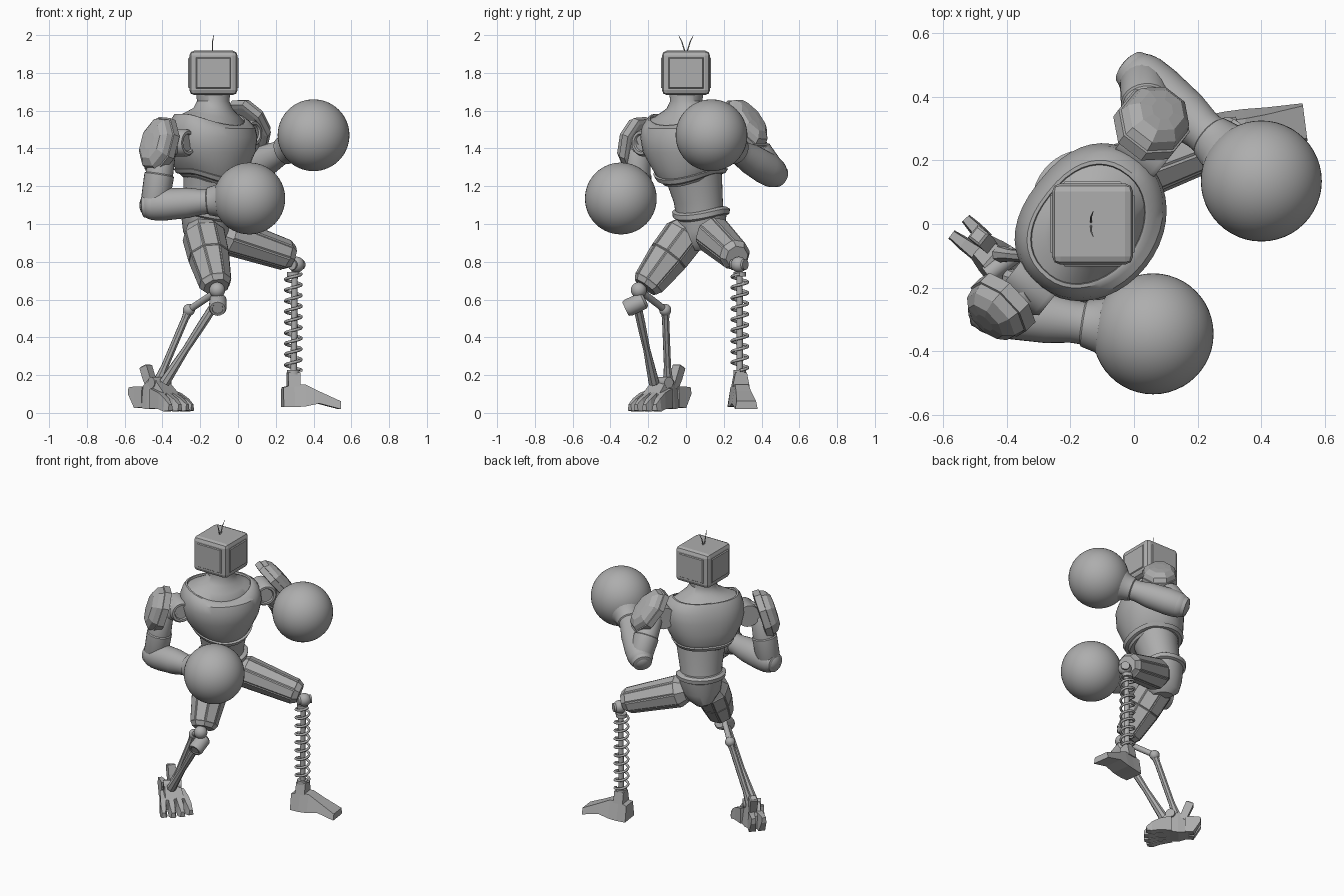
import bpy, bmesh, math
from mathutils import Vector as V

old = bpy.data.objects.get("Cube")
if old:
    bpy.data.objects.remove(old, do_unlink=True)

grey = bpy.data.materials.new("plain grey")
grey.use_nodes = True
grey.diffuse_color = (0.42, 0.42, 0.42, 1)
grey.node_tree.nodes["Principled BSDF"].inputs["Base Color"].default_value = grey.diffuse_color

UP = V((0, 0, 1))
LEFT = V((0.62, 0.78, 0)).normalized()    # torso's own left
FWD = V((0.78, -0.62, 0)).normalized()    # torso's own front


def finish(bm, name, smooth=True):
    bmesh.ops.recalc_face_normals(bm, faces=bm.faces)
    mesh = bpy.data.meshes.new(name)
    bm.to_mesh(mesh)
    bm.free()
    ob = bpy.data.objects.new(name, mesh)
    bpy.context.collection.objects.link(ob)
    mesh.materials.append(grey)
    if smooth:
        bpy.ops.object.select_all(action='DESELECT')
        ob.select_set(True)
        bpy.context.view_layer.objects.active = ob
        bpy.ops.object.shade_smooth_by_angle(angle=math.radians(35))
    return ob


def skin(bm, rings):
    """Join rings of points with quads and close both ends."""
    rings = [[bm.verts.new(p) for p in r] for r in rings]
    n = len(rings[0])
    sides = []
    for a, b in zip(rings, rings[1:]):
        sides += [bm.faces.new((a[i], a[(i + 1) % n], b[(i + 1) % n], b[i])) for i in range(n)]
    bm.faces.new(rings[0])
    bm.faces.new(rings[-1])
    return sides


def body(name, sections, back=1.0, n=40):
    """Upright loft; section = x, y, z, half width, half depth, front dip. back < 1 squares the rear."""
    rings = []
    for x, y, z, w, d, dip in sections:
        ring = []
        for i in range(n):
            c, s = math.cos(math.tau * i / n), math.sin(math.tau * i / n)
            if s < 0:
                c, s = math.copysign(abs(c) ** back, c), -abs(s) ** back
            ring.append(V((x, y, z - dip * max(s, 0) ** 1.5)) + LEFT * w * c + FWD * d * s)
        rings.append(ring)
    bm = bmesh.new()
    skin(bm, rings)
    return finish(bm, name)


def limb(name, p, q, profile, n=24, panels=0, smooth=True):
    """Loft from p to q; profile = (fraction, radius) pairs."""
    p, q = V(p), V(q)
    axis = (q - p).normalized()
    u = axis.cross(FWD).normalized()
    w = axis.cross(u)
    rings = [[p.lerp(q, t) + r * (u * math.cos(math.tau * (i + .5) / n) + w * math.sin(math.tau * (i + .5) / n))
              for i in range(n)] for t, r in profile]
    bm = bmesh.new()
    sides = skin(bm, rings)
    if panels:
        bmesh.ops.recalc_face_normals(bm, faces=bm.faces)
        long_faces = [f for f in sides if f.calc_area() > .006]
        bmesh.ops.inset_individual(bm, faces=long_faces, thickness=panels, depth=panels * 0.6)
    return finish(bm, name, smooth)


def rod(name, p, q, r, n=16):
    return limb(name, p, q, [(0, r), (1, r)], n)


def ball(name, c, r, seg=24):
    bm = bmesh.new()
    bmesh.ops.create_uvsphere(bm, u_segments=seg, v_segments=seg // 2 + 4, radius=r)
    bmesh.ops.translate(bm, verts=bm.verts, vec=c)
    return finish(bm, name)


def wedge(name, origin, direction, stations):
    """Box loft; station = distance, bottom half width, top half width, bottom z, top z."""
    d = V(direction).normalized()
    s = UP.cross(d)
    rings = []
    for t, wb, wt, z0, z1 in stations:
        c = V(origin) + d * t
        rings.append([c - s * wb + UP * z0, c + s * wb + UP * z0, c + s * wt + UP * z1, c - s * wt + UP * z1])
    bm = bmesh.new()
    skin(bm, rings)
    return finish(bm, name, False)


def shoulder_pad(name, c, out, along, half_w, half_l, depth):
    """Faceted shield with a stepped rim and a broad flat face."""
    out = V(out).normalized()
    along = V(along)
    along = (along - out * along.dot(out)).normalized()
    side = out.cross(along)
    rings = []
    for h, k in ((-.45, .85), (-.4, 1), (.1, 1.0), (.12, .94), (.5, .86), (.8, .62), (.85, .3)):
        ring = []
        for i in range(8):
            a = math.tau * (i + .5) / 8
            ring.append(V(c) + out * depth * h + side * half_w * k * math.cos(a) + along * half_l * k * math.sin(a))
        rings.append(ring)
    bm = bmesh.new()
    skin(bm, rings)
    return finish(bm, name, False)


# Head: chamfered box with raised panels
bm = bmesh.new()
bmesh.ops.create_cube(bm, size=1)
for v in bm.verts:
    v.co = V((-.13 + v.co.x * .255, v.co.y * .255, 1.8 + v.co.z * .235))
bmesh.ops.bevel(bm, geom=bm.edges[:], offset=.026, segments=2, affect='EDGES', profile=.5)
bm.normal_update()
walls = [f for f in bm.faces if f.calc_area() > .02 and abs(f.normal.z) < .5]
bmesh.ops.inset_individual(bm, faces=walls, thickness=.014, depth=0)
bmesh.ops.inset_individual(bm, faces=walls, thickness=.006, depth=.006)
finish(bm, "head", False)
for s in (-1, 1):
    limb("antenna", (-.135, s * .005, 1.91), (-.135, s * .022, 1.965), [(0, .004), (1, .003)], 8)
    limb("antenna_tip", (-.135, s * .022, 1.965), (-.128, s * .04, 2.0), [(0, .003), (1, .001)], 8)

# Torso
body("neck", [(-.14, -.005, 1.5, .2, .16, .06), (-.14, -.005, 1.57, .2, .158, .06), (-.135, 0, 1.59, .155, .13, .03),
              (-.13, 0, 1.615, .105, .1, .01), (-.13, 0, 1.65, .083, .085, 0), (-.13, 0, 1.7, .09, .09, 0)], .9)
body("chest_plate", [(-.14, .02, 1.25, .15, .145, .055), (-.14, .02, 1.27, .17, .165, .055),
                     (-.14, .015, 1.315, .205, .19, .03), (-.13, 0, 1.38, .24, .21, 0), (-.13, 0, 1.46, .258, .215, 0),
                     (-.13, 0, 1.52, .252, .2, .015), (-.135, 0, 1.56, .235, .182, .045),
                     (-.14, -.005, 1.582, .212, .168, .06), (-.14, -.005, 1.582, .2, .158, .06),
                     (-.14, -.005, 1.56, .195, .152, .06)], .85)
body("chest_hem", [(-.14, .02, 1.265, .165, .16, .06), (-.14, .02, 1.27, .182, .177, .06),
                   (-.14, .02, 1.292, .195, .189, .06), (-.14, .02, 1.298, .18, .175, .06)], .85)
body("abdomen", [(-.17, .075, 1.05, .13, .12, .02), (-.16, .065, 1.12, .135, .122, .01), (-.14, .035, 1.28, .16, .145, .03)])
body("belt", [(-.17, .08, 1.045, .135, .125, .035), (-.17, .08, 1.055, .155, .142, .035),
              (-.17, .08, 1.08, .158, .145, .035), (-.17, .08, 1.092, .138, .128, .035)])
body("pelvis", [(-.17, .08, .86, .04, .06, 0), (-.17, .08, .89, .075, .1, 0), (-.17, .08, .96, .125, .118, 0),
                (-.17, .08, 1.055, .14, .128, .03)])

# Shoulder joints with ringed caps
for c in (V((-.315, -.195, 1.43)), V((.035, .225, 1.48))):
    limb("shoulder_joint", c - FWD * .08, c + FWD * .07,
         [(0, .05), (0, .072), (.9, .072), (1, .062), (1, .048), (.93, .043), (.93, .03)], 28)

# Arms, gloves and pads
arms = [("right", (-.32, -.21, 1.44), (-.395, -.255, 1.4), (-.442, -.268, 1.1), (.06, -.345, 1.135)),
        ("left", (.04, .22, 1.49), (.045, .31, 1.47), (.03, .455, 1.275), (.4, .135, 1.47))]
for side, joint, top, elbow, glove in arms:
    rod(side + "_shoulder_axle", joint, top, .06, 24)
    limb(side + "_upper_arm", top, elbow, [(-.1, .05), (0, .068), (.45, .073), (.47, .079), (.9, .076), (1, .064)])
    ball(side + "_elbow", elbow, .08)
    limb(side + "_forearm", elbow, glove, [(-.13, .05), (-.12, .06), (0, .082), (.12, .085), (.35, .08), (.5, .067),
                                           (.56, .067), (.57, .074), (.66, .085), (.75, .12)], 32)
    ball(side + "_glove", glove, .19, 48)
shoulder_pad("right_pad", (-.42, -.262, 1.42), (-.62, -.6, .25), (.22, .12, 1), .115, .16, .085)
shoulder_pad("left_pad", (.06, .32, 1.53), (.45, .6, .6), (-.4, -.5, .7), .118, .165, .075)

# Thighs: octagonal with raised panels
limb("right_thigh", (-.195, .03, .99), (-.115, -.215, .665),
     [(0, .08), (.14, .112), (.5, .108), (.94, .085), (1, .07)], 8, .007, False)
limb("left_thigh", (-.1, .13, .955), (.285, .27, .825),
     [(0, .075), (.12, .1), (.93, .08), (1, .062)], 8, .009, False)

# Left lower leg: spring on a post
ball("left_knee", (.31, .28, .785), .042)
rod("left_knee_pin", (.285, .245, .785), (.335, .315, .785), .028)
rod("spring_post", (.295, .285, .2), (.3, .283, .78), .017)
for z in (.215, .735):
    rod("spring_collar", (.293, .285, z - .012), (.293, .285, z + .012), .034)
curve = bpy.data.curves.new("spring", 'CURVE')
curve.dimensions = '3D'
curve.bevel_depth = .008
curve.bevel_resolution = 2
turns, per = 9, 18
line = curve.splines.new('POLY')
line.points.add(turns * per)
for i, pt in enumerate(line.points):
    a = math.tau * i / per
    pt.co = (.293 + .042 * math.cos(a), .285 + .042 * math.sin(a), .225 + .51 * i / (turns * per), 1)
spring = bpy.data.objects.new("spring", curve)
bpy.context.collection.objects.link(spring)
curve.materials.append(grey)
bpy.ops.object.select_all(action='DESELECT')
spring.select_set(True)
bpy.context.view_layer.objects.active = spring
bpy.ops.object.convert(target='MESH')

# Left foot
wedge("left_foot", (.235, .28, 0), (.99, .13, 0),
      [(0, .062, .045, .03, .135), (.06, .066, .036, .03, .15), (.12, .066, .036, .035, .15),
       (.19, .062, .04, .05, .115), (.305, .06, .052, .02, .062)])
wedge("left_ankle", (.262, .284, 0), (.99, .13, 0), [(0, .045, .03, .14, .215), (.065, .045, .03, .14, .215)])

# Right lower leg: two-bar linkage
knee, heel_joint, ankle = V((-.105, -.265, .6)), V((-.26, -.11, .545)), V((-.42, -.125, .17))
ball("right_knee", (-.11, -.25, .65), .042)
limb("right_knee_barrel", (-.105, -.215, .6), (-.108, -.32, .55),
     [(0, .035), (.1, .045), (.85, .047), (1, .04), (1, .03), (.95, .028)])
rod("linkage_upper_bar", (-.11, -.24, .645), heel_joint, .018)
ball("linkage_joint", heel_joint, .032)
limb("linkage_rear_bar", heel_joint, ankle + V((0, .03, 0)), [(0, .028), (.12, .02), (.8, .02), (1, .028)], 8, 0, False)
limb("linkage_front_bar", knee, ankle + V((.03, -.045, -.01)), [(0, .024), (.3, .024), (.6, .02), (1, .03)], 8, 0, False)
rod("ankle_pin", (-.46, -.16, .16), (-.37, -.09, .16), .03)

# Right foot: instep, fanned toes and heel claws
toe_dir = V((.75, -.66, 0)).normalized()
wedge("right_instep", (-.5, -.055, 0), toe_dir,
      [(0, .04, .03, .03, .12), (.07, .06, .04, .02, .18), (.13, .07, .05, .025, .17), (.2, .075, .06, .03, .1)])
for k in (-1.5, -.5, .5, 1.5):
    d = toe_dir + UP.cross(toe_dir) * k * .12
    start = V((-.415, -.13, 0)) + UP.cross(toe_dir) * k * .04
    reach = .178 - abs(k) * .014
    wedge("right_toe", start, d, [(0, .018, .016, .025, .13), (reach * .5, .022, .017, .02, .105),
                                  (reach * .8, .024, .016, .008, .075), (reach, .016, .01, .012, .045)])
for k in (-1, 1):
    wedge("heel_claw", V((-.48, -.07, 0)) + UP.cross(toe_dir) * k * .026, -toe_dir + UP.cross(toe_dir) * k * .08,
          [(0, .024, .02, .03, .14), (.05, .022, .016, .025, .14), (.095, .016, .012, .1, .135)])
limb("heel_spur", (-.455, -.07, .13), (-.49, -.035, .25), [(0, .03), (.5, .035), (.95, .035), (1, .025)], 4, 0, False)
